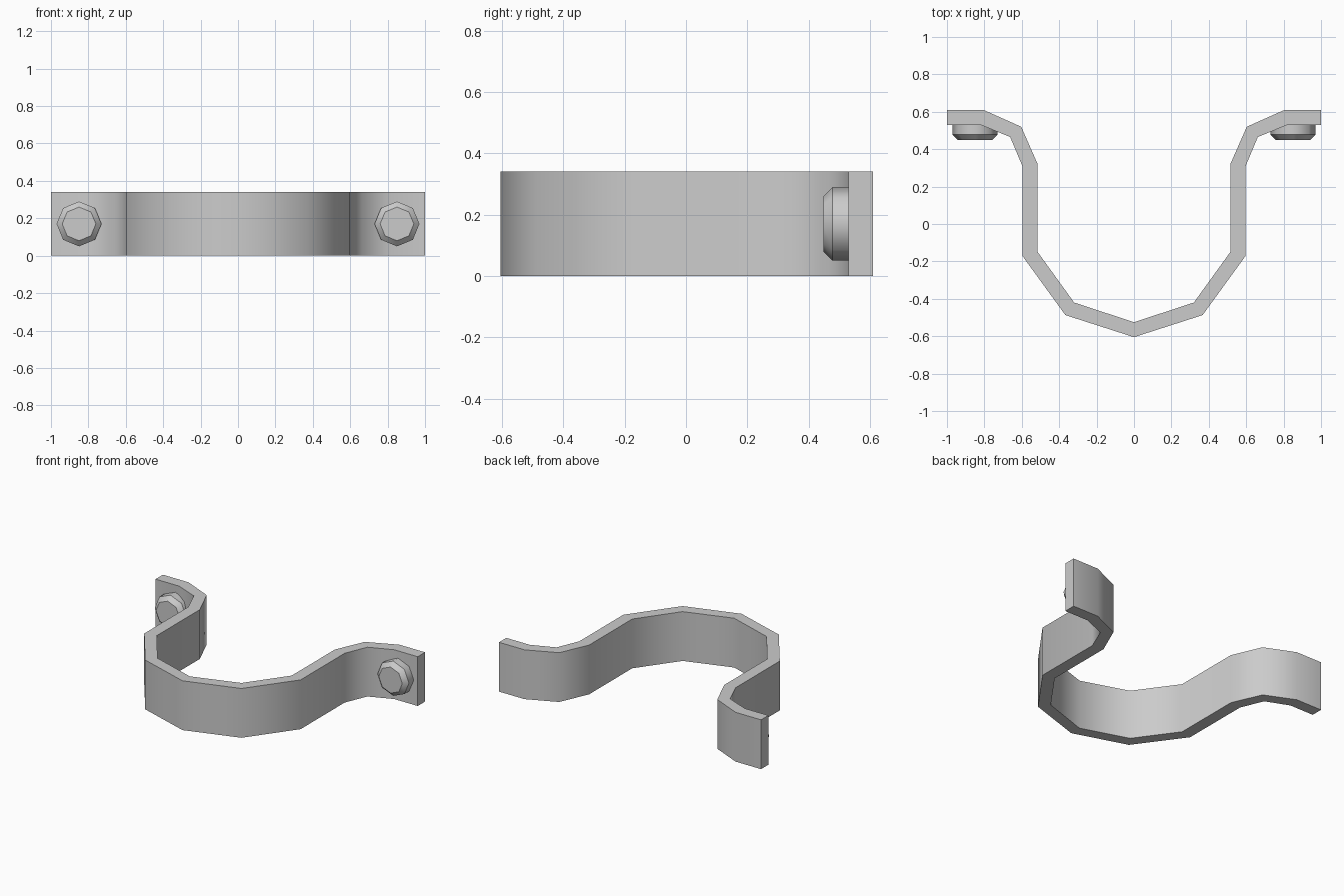
import bpy, bmesh, math

cube = bpy.data.objects.get("Cube")
if cube:
    bpy.data.objects.remove(cube)

HEIGHT = 0.34

metal = bpy.data.materials.new("grey_metal")
metal.use_nodes = True
GREY = (0.6, 0.6, 0.6, 1)
metal.diffuse_color = GREY
metal.node_tree.nodes["Principled BSDF"].inputs["Base Color"].default_value = GREY


def finish(name, bm, is_sharp):
    """Smooth shade the mesh, keeping the edges chosen by is_sharp crisp."""
    bmesh.ops.recalc_face_normals(bm, faces=bm.faces)
    for f in bm.faces:
        f.smooth = True
    for e in bm.edges:
        e.smooth = not is_sharp(e)
    mesh = bpy.data.meshes.new(name)
    bm.to_mesh(mesh)
    bm.free()
    mesh.materials.append(metal)
    obj = bpy.data.objects.new(name, mesh)
    bpy.context.collection.objects.link(obj)
    return obj


# Bent strap: left half of each wall, from the centre to the flange end
outer = [(0, -0.605), (0.367, -0.487), (0.597, -0.17), (0.597, 0.31),
         (0.662, 0.465), (0.82, 0.53), (1, 0.53)]
inner = [(0, -0.525), (0.32, -0.42), (0.515, -0.15), (0.515, 0.32),
         (0.603, 0.52), (0.805, 0.61), (1, 0.61)]


def mirrored(half):
    return [(-x, y) for x, y in half[:0:-1]] + half


bm = bmesh.new()
rings = []
for (ox, oy), (ix, iy) in zip(mirrored(outer), mirrored(inner)):
    section = [(ox, oy, 0), (ix, iy, 0), (ix, iy, HEIGHT), (ox, oy, HEIGHT)]
    rings.append([bm.verts.new(p) for p in section])
for a, b in zip(rings, rings[1:]):
    for i in range(4):
        j = (i + 1) % 4
        bm.faces.new((a[i], a[j], b[j], b[i]))
bm.faces.new(rings[0])
bm.faces.new(rings[-1])
# Corners of the section are sharp, bends along the strap are smooth
finish("strap", bm, lambda e: e.calc_face_angle() > math.radians(60))


# Eight-sided bolt heads with a chamfered front
def bolt(name, x):
    bm = bmesh.new()
    rings = []
    for radius, y in ((0.12, 0.54), (0.12, 0.478), (0.09, 0.448)):
        rings.append([bm.verts.new((x + radius * math.cos(k * math.pi / 4), y,
                                    HEIGHT / 2 + radius * math.sin(k * math.pi / 4)))
                      for k in range(8)])
    for a, b in zip(rings, rings[1:]):
        for i in range(8):
            j = (i + 1) % 8
            bm.faces.new((a[i], a[j], b[j], b[i]))
    bm.faces.new(rings[0])
    bm.faces.new(rings[-1])
    # Edges around the head are sharp, edges along it are smooth
    finish(name, bm, lambda e: abs(e.verts[0].co.y - e.verts[1].co.y) < 0.001)


bolt("left_bolt", 0.85)
bolt("right_bolt", -0.85)
